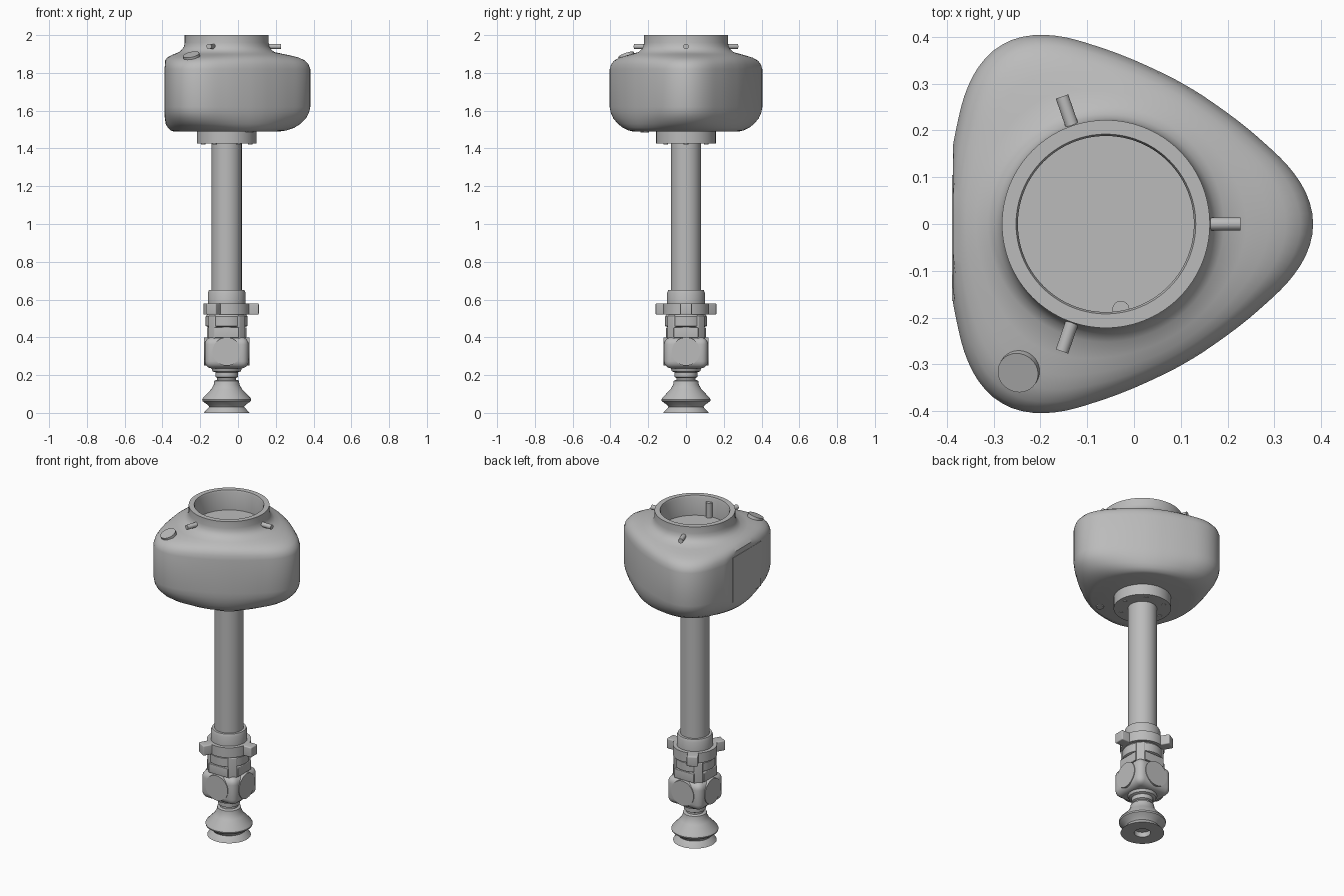
import bpy, bmesh, math
from mathutils import Vector, Matrix

if "Cube" in bpy.data.objects:
    bpy.data.objects.remove(bpy.data.objects["Cube"])

grey = bpy.data.materials.new("light_grey")
grey.use_nodes = True
COLOUR = (0.5, 0.5, 0.5, 1)
grey.diffuse_color = COLOUR
grey.node_tree.nodes["Principled BSDF"].inputs["Base Color"].default_value = COLOUR

AX = -0.06   # x of the main axis


def finish(name, bm, angle=35):
    bmesh.ops.recalc_face_normals(bm, faces=bm.faces)
    me = bpy.data.meshes.new(name)
    bm.to_mesh(me)
    bm.free()
    me.materials.append(grey)
    ob = bpy.data.objects.new(name, me)
    bpy.context.collection.objects.link(ob)
    bpy.ops.object.select_all(action='DESELECT')
    ob.select_set(True)
    bpy.context.view_layer.objects.active = ob
    bpy.ops.object.shade_smooth_by_angle(angle=math.radians(angle))
    return ob


def loft(name, rings, closed_ends=True):
    bm = bmesh.new()
    loops = [[bm.verts.new(p) for p in ring] for ring in rings]
    n = len(loops[0])
    for a, b in zip(loops, loops[1:]):
        for i in range(n):
            j = (i + 1) % n
            bm.faces.new((a[i], a[j], b[j], b[i]))
    if closed_ends:
        bm.faces.new(loops[0])
        bm.faces.new(loops[-1])
    return finish(name, bm)


def lathe(name, profile, n=48):
    """Turned part from (radius, z) pairs."""
    return loft(name, [[(AX + r * math.cos(math.tau * i / n), r * math.sin(math.tau * i / n), z)
                        for i in range(n)] for r, z in profile])


def rod(name, start, end, r, n=24):
    start, end = Vector(start), Vector(end)
    d = end - start
    bm = bmesh.new()
    m = Matrix.Translation((start + end) / 2) @ d.to_track_quat('Z', 'Y').to_matrix().to_4x4()
    bmesh.ops.create_cone(bm, cap_ends=True, segments=n, radius1=r, radius2=r, depth=d.length, matrix=m)
    return finish(name, bm)


def block(name, radius, angle, z, size, bevel=0):
    """Box placed at a polar position around the axis."""
    bm = bmesh.new()
    m = (Matrix.Translation((AX, 0, z)) @ Matrix.Rotation(math.radians(angle), 4, 'Z')
         @ Matrix.Translation((radius, 0, 0)) @ Matrix.Diagonal((*size, 1)))
    bmesh.ops.create_cube(bm, size=1, matrix=m)
    if bevel:
        bmesh.ops.bevel(bm, geom=bm.edges[:], offset=bevel, segments=5, profile=0.5, affect='EDGES')
    return finish(name, bm)


def polar(r, deg, z):
    a = math.radians(deg)
    return (AX + r * math.cos(a), r * math.sin(a), z)


# Head: three-lobed outline blended into circles, with a flat side and an open neck
LOBE = [(0, .445), (7, .438), (14, .42), (27, .379), (38, .357), (48, .345), (60, .341)]


def lobe_radius(deg):
    d = abs((deg + 60) % 120 - 60)
    for (a, ra), (b, rb) in zip(LOBE, LOBE[1:]):
        if d <= b:
            return ra + (rb - ra) * (d - a) / (b - a)


def head_ring(z, blend, circle, n=120):
    ring = []
    for i in range(n):
        deg = 360 * i / n
        # average neighbouring samples for a soft outline
        lobe = sum(lobe_radius(deg + k) for k in (-4, -2, 0, 2, 4)) / 5
        x, y, _ = polar(lobe + (circle - lobe) * blend, deg, z)
        ring.append((max(x, -.387), y, z))
    return ring


HEAD = [(1.49, 1, .28), (1.495, .8, .285), (1.51, .53, .285), (1.53, .33, .285), (1.56, .14, .285),
        (1.59, .04, .285), (1.62, 0, .285), (1.82, 0, .26), (1.845, .05, .26), (1.865, .15, .26),
        (1.88, .32, .26), (1.89, .52, .26), (1.9, .78, .26), (1.91, 1, .252), (1.925, 1, .235),
        (1.94, 1, .226), (1.96, 1, .222), (2, 1, .222), (2, 1, .192), (1.99, 1, .188), (1.88, 1, .188)]
loft("head_shell", [head_ring(*h) for h in HEAD])

# Head details
for k, deg in enumerate((0, 109, -109)):
    rod(f"neck_pin_{k}", polar(.2, deg, 1.94), polar(.288, deg, 1.94), .014)
rod("inner_peg", (-.028, -.182, 1.88), (-.028, -.182, 1.97), .018)
rod("top_button", (-.24, -.305, 1.86), (-.248, -.318, 1.897), .044, 32)
rod("underside_plug", polar(.25, -61, 1.484), polar(.25, -61, 1.5), .022)
bm = bmesh.new()
bmesh.ops.create_cube(bm, size=1, matrix=Matrix.Translation((-.386, -.03, 1.7))
                      @ Matrix.Diagonal((.006, .27, .27, 1)))
finish("side_panel", bm)

# Flange and column
lathe("flange", [(.158, 1.425), (.158, 1.495)])
for k in range(6):
    rod(f"flange_screw_{k}", polar(.125, 60 * k, 1.421), polar(.125, 60 * k, 1.43), .012, 12)
lathe("column", [(.08, .5), (.08, 1.45)])
lathe("column_collar", [(.1, .57), (.1, .635), (.094, .65), (.08, .65)])

# Clamp ring with three ears
lathe("clamp_ring", [(.122, .52), (.122, .58)])
for k in range(3):
    block(f"clamp_ear_{k}", .13, 120 * k, .55, (.08, .062, .06), .006)

# Joint housing with a round cap on each side
lathe("joint_neck", [(.098, .36), (.098, .455), (.111, .46), (.111, .51), (.1, .525)])
block("joint_housing", 0, 0, .318, (.232, .232, .165), .038)
for k in range(4):
    deg = 90 * k
    rod(f"joint_cap_{k}", polar(.09, deg, .325), polar(.12, deg, .325), .075, 40)
    block(f"joint_strut_{k}", .098, deg + 45, .43, (.036, .05, .17), .006)
    block(f"joint_plate_{k}", .085, deg, .425, (.04, .13, .055), .004)

# Suction cup
lathe("suction_cup", [(.045, .03), (.045, 0), (.12, 0), (.118, .004), (.092, .032), (.1, .042), (.128, .062),
                      (.13, .07), (.125, .08), (.082, .125), (.068, .15), (.065, .17), (.055, .175)])
lathe("cup_stem", [(.05, .16), (.05, .185), (.06, .19), (.06, .215), (.075, .22), (.085, .25)])
